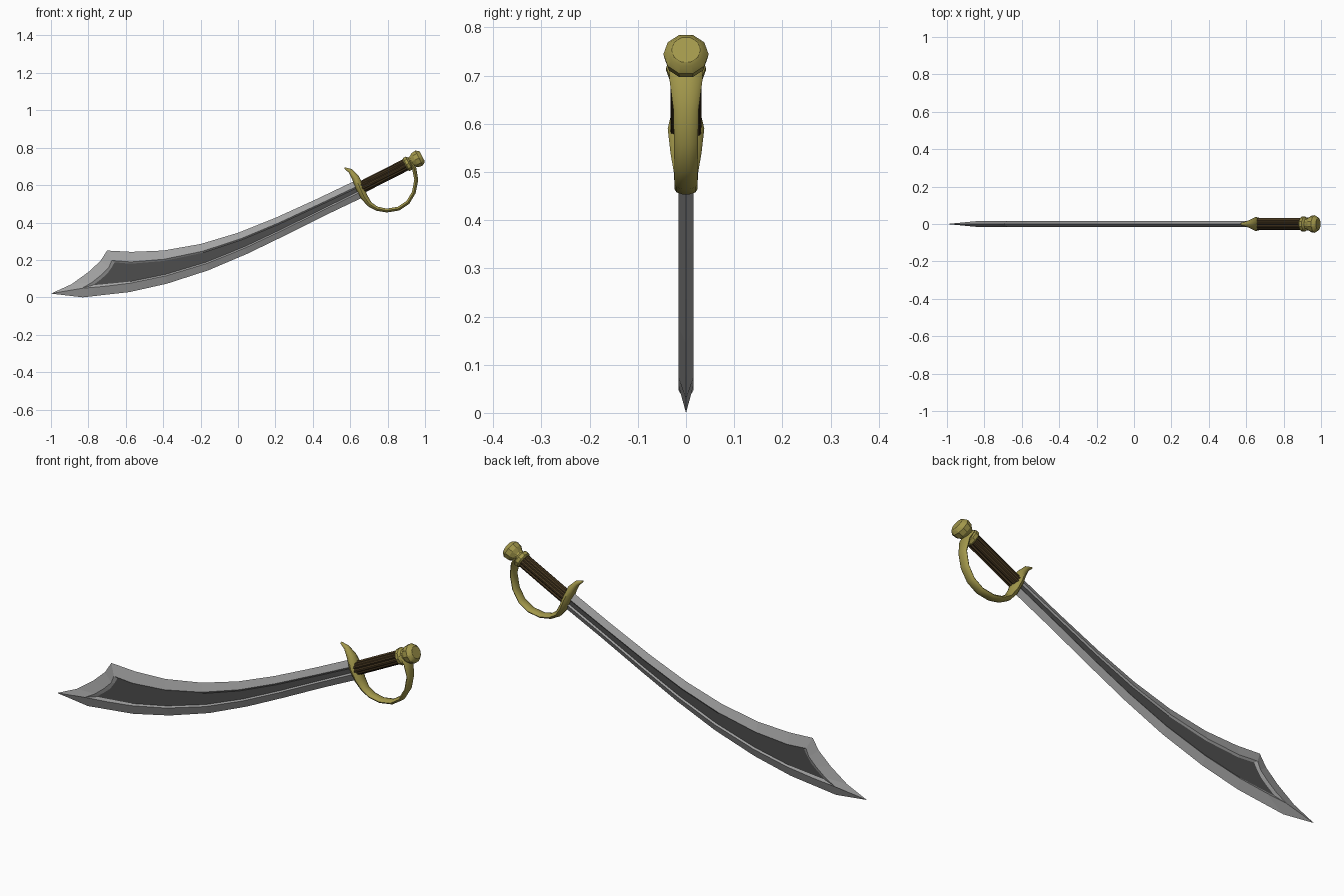
import bpy, math
from mathutils import Vector

if "Cube" in bpy.data.objects:
    bpy.data.objects.remove(bpy.data.objects["Cube"])


def material(name, rgb):
    m = bpy.data.materials.new(name)
    m.diffuse_color = (*rgb, 1)
    m.use_nodes = True
    m.node_tree.nodes["Principled BSDF"].inputs["Base Color"].default_value = m.diffuse_color
    return m


STEEL = material("steel", (0.36, 0.36, 0.36))
DARK = material("dark_steel", (0.075, 0.075, 0.075))
GOLD = material("brass", (0.36, 0.31, 0.07))
BROWN = material("brown_grip", (0.06, 0.037, 0.014))


def make(name, verts, faces, mats, mat_ids=None, smooth=None):
    me = bpy.data.meshes.new(name)
    me.from_pydata([tuple(v) for v in verts], [], faces)
    for m in mats:
        me.materials.append(m)
    if mat_ids:
        for p, i in zip(me.polygons, mat_ids):
            p.material_index = i
    ob = bpy.data.objects.new(name, me)
    bpy.context.collection.objects.link(ob)
    bpy.ops.object.select_all(action='DESELECT')
    ob.select_set(True)
    bpy.context.view_layer.objects.active = ob
    bpy.ops.object.mode_set(mode='EDIT')
    bpy.ops.mesh.select_all(action='SELECT')
    bpy.ops.mesh.normals_make_consistent(inside=False)
    bpy.ops.object.mode_set(mode='OBJECT')
    if smooth:
        bpy.ops.object.shade_smooth_by_angle(angle=math.radians(smooth))
    return ob


def skin(name, rings, mat, smooth):
    """Closed tube through equal-sized rings, capped at both ends."""
    n = len(rings[0])
    verts = [v for r in rings for v in r]
    faces = [(i * n + j, i * n + (j + 1) % n, (i + 1) * n + (j + 1) % n, (i + 1) * n + j)
             for i in range(len(rings) - 1) for j in range(n)]
    faces += [tuple(range(n)), tuple(range(len(verts) - n, len(verts)))]
    return make(name, verts, faces, [mat], smooth=smooth)


# Blade: nested outlines (back edge, clipped end, cutting edge), hilt to hilt
back = [(0.64, 0.63), (0.42, 0.525), (0.2, 0.425), (0, 0.345), (-0.2, 0.285),
        (-0.4, 0.25), (-0.57, 0.243)]
edge = [(0.69, 0.545), (0.47, 0.44), (0.25, 0.33), (0.05, 0.233), (-0.16, 0.144),
        (-0.38, 0.073), (-0.58, 0.028)]
end_outer = [(-0.70, 0.25), (-0.735, 0.195), (-0.80, 0.135), (-0.89, 0.07),
             (-1.0, 0.02), (-0.83, 0.0)]
end_ridge = [(-0.675, 0.197), (-0.69, 0.16), (-0.73, 0.12), (-0.78, 0.08),
             (-0.835, 0.048), (-0.72, 0.058)]
end_panel = [(-0.66, 0.187), (-0.675, 0.16), (-0.70, 0.125), (-0.735, 0.095),
             (-0.775, 0.065), (-0.71, 0.071)]


def outline(hilt, wide, end, y):
    """hilt / wide: fractions across the blade for the back and edge side."""
    sides = [[], []]
    for i, (b, e) in enumerate(zip(back, edge)):
        t = i / (len(back) - 1)
        for k in (0, 1):
            f = hilt[k] + (wide[k] - hilt[k]) * t
            sides[k].append(Vector(b).lerp(Vector(e), f))
    pts = sides[0] + [Vector(p) for p in end] + sides[1][::-1]
    return [(p.x, y, p.y) for p in pts]


loops = [outline((0, 1), (0, 1), end_outer, 0)]
for s in (-1, 1):
    loops.append(outline((0.32, 0.68), (0.25, 0.78), end_ridge, s * 0.016))
    loops.append(outline((0.40, 0.60), (0.295, 0.74), end_panel, s * 0.010))
n = len(loops[0])
verts = [v for l in loops for v in l]
faces, ids = [], []
for a, b in ((0, 1), (1, 2), (0, 3), (3, 4)):
    for j in range(n - 1):
        faces.append((a * n + j, a * n + j + 1, b * n + j + 1, b * n + j))
        ids.append(0)
m = len(back)
for a in (2, 4):
    for j in range(m - 1):
        faces.append((a * n + j, a * n + j + 1, a * n + n - 2 - j, a * n + n - 1 - j))
        ids.append(1)
    faces.append(tuple(a * n + k for k in range(m - 1, n - m + 1)))
    ids.append(1)
make("blade", verts, faces, [STEEL, DARK], ids)

# Hilt axis
base = Vector((0.66, 0, 0.588))
axis = Vector((0.891, 0, 0.453)).normalized()
up = Vector((-axis.z, 0, axis.x))
side = Vector((0, 1, 0))


def ring(s, radii, turn=0.0):
    n = len(radii)
    return [base + axis * s
            + up * (r * math.cos(2 * math.pi * (i + turn) / n))
            + side * (r * math.sin(2 * math.pi * (i + turn) / n))
            for i, r in enumerate(radii)]


# Grip: fluted cylinder
flutes = [0.033, 0.032, 0.028] * 10
skin("grip", [ring(s, flutes) for s in (-0.01, 0.275)], BROWN, None)

# Pommel: ten-sided turned knob with collar
profile = [(0.262, 0.033), (0.269, 0.041), (0.285, 0.041), (0.294, 0.031), (0.303, 0.031),
           (0.322, 0.044), (0.345, 0.047), (0.360, 0.037), (0.365, 0.030)]
skin("pommel", [ring(s, [r] * 10, 0.5) for s, r in profile], GOLD, 25)

# Guard and knuckle bow: x, z, half width, half thickness along the path
path = [(0.570, 0.692, 0.006, 0.004), (0.600, 0.676, 0.014, 0.013), (0.628, 0.640, 0.026, 0.021),
        (0.650, 0.590, 0.038, 0.023), (0.674, 0.538, 0.032, 0.020), (0.703, 0.498, 0.025, 0.015),
        (0.742, 0.474, 0.024, 0.012), (0.795, 0.464, 0.024, 0.011), (0.858, 0.474, 0.024, 0.011),
        (0.908, 0.507, 0.024, 0.011), (0.940, 0.560, 0.025, 0.011), (0.953, 0.628, 0.026, 0.011),
        (0.942, 0.690, 0.034, 0.012), (0.917, 0.730, 0.036, 0.013)]
rings = []
for i, (x, z, w, t) in enumerate(path):
    p, q = path[max(i - 1, 0)], path[min(i + 1, len(path) - 1)]
    d = Vector((q[0] - p[0], 0, q[1] - p[1])).normalized()
    nrm = Vector((-d.z, 0, d.x))
    rings.append([Vector((x, 0, z)) + side * (w * math.cos(a)) + nrm * (t * math.sin(a))
                  for a in (2 * math.pi * k / 10 for k in range(10))])
skin("guard", rings, GOLD, 45)
